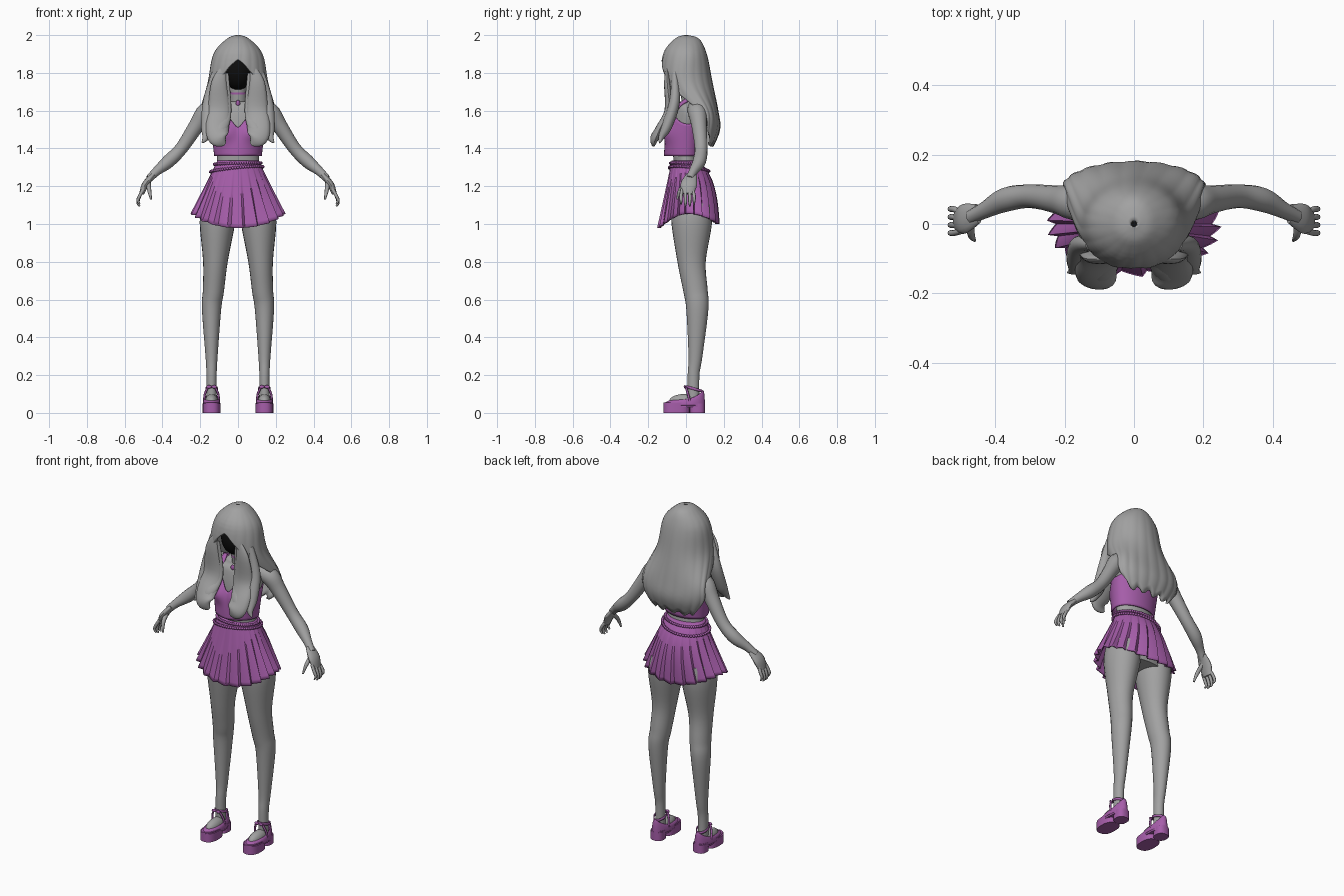
import bpy, bmesh, math
from math import sin, cos, pi, exp
from mathutils import Vector

cube = bpy.data.objects.get("Cube")
if cube:
    bpy.data.objects.remove(cube)


def material(name, red, green, blue):
    made = bpy.data.materials.new(name)
    made.use_nodes = True
    color = (red, green, blue, 1)
    made.diffuse_color = color
    made.node_tree.nodes["Principled BSDF"].inputs["Base Color"].default_value = color
    return made


GREY = material("neutral grey", .36, .36, .36)
PURPLE = material("orchid purple", .38, .11, .4)
BLACK = material("black", .004, .004, .004)


def finish(name, bm, mat, angle=50):
    bmesh.ops.recalc_face_normals(bm, faces=bm.faces)
    mesh = bpy.data.meshes.new(name)
    bm.to_mesh(mesh)
    bm.free()
    mesh.materials.append(mat)
    for polygon in mesh.polygons:
        polygon.use_smooth = True
    mesh.set_sharp_from_angle(angle=math.radians(angle))
    part = bpy.data.objects.new(name, mesh)
    bpy.context.collection.objects.link(part)
    return part


def smooth_rows(rows, steps=5):
    """Fill in rows along a Catmull-Rom spline."""
    filled = []
    last = len(rows) - 1
    for i in range(last):
        before, start, end, after = (rows[max(i - 1, 0)], rows[i], rows[i + 1], rows[min(i + 2, last)])
        for step in range(steps):
            t = step / steps
            filled.append([b + t * ((c - a) + t * ((a + a - 5 * b + 4 * c - d) + t * (3 * (b - c) + d - a))) / 2
                           for a, b, c, d in zip(before, start, end, after)])
    return filled + [list(rows[last])]


def skin_rings(name, rings, mat, cap=True, angle=50):
    bm = bmesh.new()
    loops = [[bm.verts.new(point) for point in ring] for ring in rings]
    for low, high in zip(loops, loops[1:]):
        for i in range(len(low)):
            bm.faces.new((low[i - 1], low[i], high[i], high[i - 1]))
    if cap:
        bm.faces.new(loops[0])
        bm.faces.new(loops[-1])
    return finish(name, bm, mat, angle)


def tube(name, rows, mat, side=1, flat=1, count=16):
    """Loft along rows of x, y, z and radius; flat scales the depth."""
    path = smooth_rows(rows)
    rings = []
    for i, (x, y, z, radius) in enumerate(path):
        ahead, behind = path[min(i + 1, len(path) - 1)], path[max(i - 1, 0)]
        along = (Vector(ahead[:3]) - Vector(behind[:3])).normalized()
        wide = Vector((0, 1, 0)).cross(along).normalized()
        deep = along.cross(wide)
        ring = []
        for k in range(count):
            turn = 2 * pi * k / count
            point = Vector((x, y, z)) + radius * (wide * cos(turn) + deep * flat * sin(turn))
            point.x *= side
            ring.append(point)
        rings.append(ring)
    return skin_rings(name, rings, mat)


def sheet(name, shape, columns, rows, mat, thickness=.006, angle=50):
    """Open shell from shape(turn, fraction); turn zero faces the front."""
    rings = [[shape(2 * pi * i / columns, j / rows) for i in range(columns)] for j in range(rows + 1)]
    part = skin_rings(name, rings, mat, cap=False, angle=angle)
    solid = part.modifiers.new("thickness", 'SOLIDIFY')
    solid.thickness = thickness
    solid.offset = -1
    return part


def around(turn, half_width, middle, front, back):
    """Oval whose front and back halves have their own depth."""
    c = cos(turn)
    reach = middle - front if c > 0 else back - middle
    return half_width * sin(turn), middle - reach * c


def ball(name, mat, place, size):
    bm = bmesh.new()
    bmesh.ops.create_uvsphere(bm, u_segments=20, v_segments=12, radius=1)
    bmesh.ops.scale(bm, verts=bm.verts, vec=size)
    bmesh.ops.translate(bm, verts=bm.verts, vec=place)
    return finish(name, bm, mat)


# torso, neck and the dark face inside the hair
tube("torso", [(0, .03, 1, .17), (0, .02, 1.2, .15), (0, 0, 1.33, .11), (0, 0, 1.5, .13),
               (0, .03, 1.6, .15), (0, .04, 1.65, .1), (0, .03, 1.68, .05)], GREY, flat=.6, count=32)
tube("neck", [(0, .03, 1.6, .045), (0, 0, 1.8, .045)], GREY)
ball("face", BLACK, (0, -.02, 1.81), (.08, .08, .1))


# crop top with a sweetheart neckline and a bust
def top_point(turn, fraction):
    notch = .08 * exp(-(sin(turn / 2) / .15) ** 2)
    edge = 1.56 + .03 * cos(2 * turn) - notch
    z = 1.36 + (edge - 1.36) * fraction
    t = (z - 1.36) / .27
    x, y = around(turn, .12 + .03 * t, .03 * t * t, .07 * t * t - .11, .075 + .025 * t)
    if cos(turn) > 0:
        y -= .03 * exp(-((abs(x) - .065) / .045) ** 2 - ((z - 1.49) / .05) ** 2)
    return x, y, z


sheet("crop_top", top_point, 64, 14, PURPLE)

# pleated skirt
WAIST = 1.335


def skirt_oval(turn, z):
    drop = WAIST - z
    return around(turn, .11 + .47 * drop, 0, -.076 - .2 * drop, .175 - .105 * exp(-drop / .1))


def skirt_point(turn, fraction):
    hem = .99 + .065 * sin(turn) ** 2 - .01 * cos(turn)
    z = WAIST + (hem - WAIST) * fraction
    fold = (turn * 11 / pi + .5) % 1
    pleat = min(fold / .8, (1 - fold) / .2)
    grow = 1 + .11 * fraction * (pleat - .6)
    x, y = skirt_oval(turn, z)
    return x * grow, y * grow, z


sheet("pleated_skirt", skirt_point, 220, 16, PURPLE, angle=35)


# beaded belts, one level and one sagging
def belt(name, height, sag, beads=60):
    bm = bmesh.new()
    for i in range(beads):
        turn = 2 * pi * i / beads
        z = height + sag * sin(turn + .6)
        x, y = skirt_oval(turn, z)
        made = bmesh.ops.create_icosphere(bm, subdivisions=1, radius=.009)
        bmesh.ops.translate(bm, verts=made["verts"], vec=(x * 1.06, y * 1.06, z))
    finish(name, bm, PURPLE)


belt("upper_belt", 1.32, .004)
belt("lower_belt", 1.29, .016)

# hair shell: height, half width, middle, front and back
HAIR = smooth_rows([(2, .01, 0, -.01, .01), (1.98, .06, 0, -.06, .07), (1.9, .13, 0, -.12, .11),
                    (1.75, .16, 0, -.13, .14), (1.6, .2, .1, -.08, .17), (1.5, .2, .1, 0, .18),
                    (1.4, .14, .1, 0, .14)])


def hair_oval(z):
    for upper, lower in zip(HAIR, HAIR[1:]):
        if z >= lower[0]:
            t = (upper[0] - z) / (upper[0] - lower[0])
            return [a + (b - a) * t for a, b in zip(upper[1:], lower[1:])]
    return HAIR[-1][1:]


def hair_point(turn, fraction):
    # short over the face, long down the back, with combed grooves
    from_front = min(turn, 2 * pi - turn)
    end = max(1.42, 1.87 - .17 * from_front ** 1.3) + .006 * sin(13 * turn) * (1 - cos(turn))
    z = 2 - (2 - end) * fraction ** 1.6
    x, y = around(turn, *hair_oval(z))
    groove = 1 + .02 * fraction * (abs(sin(9 * turn + 2 * fraction)) - .5)
    return x * groove, y * groove, z


sheet("hair_shell", hair_point, 144, 30, GREY, thickness=.012)

# neck cord and pendant
tube("choker", [(0, .017, 1.69, .047), (0, .016, 1.7, .047)], PURPLE)
ball("pendant", PURPLE, (0, -.05, 1.64), (.012, .008, .016))


def shoe(tag, side, center=.14):
    # platform, arch and heel blocks as rounded outlines
    def block(name, middle, length, width, low, high):
        rings = []
        for z in (low, high):
            turns = [2 * pi * k / 28 for k in range(28)]
            rings.append([(side * (center + width * math.copysign(abs(sin(t)) ** .8, sin(t))),
                           middle - length * math.copysign(abs(cos(t)) ** .8, cos(t)), z) for t in turns])
        skin_rings(tag + name, rings, PURPLE)

    block("_platform", -.05, .07, .047, 0, .05)
    block("_arch", -.01, .11, .045, .03, .055)
    block("_heel", .06, .04, .038, 0, .05)

    def upper_point(turn, fraction):
        inward = .9 * (1 - cos(fraction * pi / 2))
        rim = .07 + .05 * sin(turn / 2) ** 8
        outer = Vector(around(turn, .047, 0, -.118, .1))
        inner = Vector(around(turn, .034, 0, -.05, .09))
        x, y = outer.lerp(inner, inward)
        return side * (center + x), y, .04 + (rim - .04) * sin(fraction * pi / 2)

    def strap_point(turn, fraction):
        return (side * (center + .033 * sin(turn)), .043 - .044 * cos(turn),
                .12 + .012 * cos(turn) + .014 * fraction)

    sheet(tag + "_shoe_upper", upper_point, 36, 8, PURPLE, thickness=.004)
    sheet(tag + "_ankle_strap", strap_point, 28, 1, PURPLE, thickness=.004)
    # side straps and bow
    for offset in (-1, 1):
        tube(tag + "_side_strap", [(center + offset * .02, 0, .135, .006), (center + offset * .035, .01, .1, .006),
                                   (center + offset * .04, .02, .06, .006)], PURPLE, side, count=8)
        ball(tag + "_bow_loop", PURPLE, (side * (center + offset * .014), -.006, .138), (.014, .006, .009))


for side, tag in ((1, "left"), (-1, "right")):
    # hair locks falling in front of the shoulders
    tube(tag + "_front_lock", [(.07, -.1, 1.84, .01), (.1, -.1, 1.75, .04), (.1, -.09, 1.6, .06),
                               (.11, -.14, 1.5, .06), (.1, -.17, 1.45, .05), (.07, -.17, 1.42, .01)],
         GREY, side, flat=.4)
    tube(tag + "_outer_lock", [(.12, -.06, 1.8, .02), (.15, -.06, 1.65, .035), (.16, -.1, 1.52, .035),
                               (.17, -.13, 1.46, .02), (.19, -.14, 1.43, .004)], GREY, side, flat=.8)
    tube(tag + "_inner_lock", [(.06, -.1, 1.8, .01), (.06, -.09, 1.6, .025), (.09, -.15, 1.5, .03),
                               (.13, -.18, 1.43, .004)], GREY, side, flat=.5)
    # shoulder strap of the top
    tube(tag + "_strap", [(.09, -.08, 1.55, .02), (.09, -.04, 1.62, .02), (.1, .02, 1.66, .02),
                          (.1, .07, 1.63, .02), (.09, .1, 1.55, .02)], PURPLE, side, flat=.5)
    # arm, palm, fingers and thumb
    tube(tag + "_arm", [(.11, .05, 1.61, .045), (.17, .06, 1.59, .05), (.22, .07, 1.52, .041), (.3, .08, 1.4, .034),
                        (.37, .07, 1.33, .035), (.43, .04, 1.28, .024), (.47, .02, 1.24, .02)], GREY, side)
    tube(tag + "_palm", [(.45, .03, 1.26, .012), (.49, .015, 1.21, .018), (.51, .01, 1.16, .013)],
         GREY, side, flat=2.4)
    for finger in range(4):
        y = .043 - .023 * finger
        tip = 1.105 - .013 * sin(finger * pi / 3)
        tube(tag + "_finger", [(.5, y * .8, 1.185, .009), (.52, y, 1.15, .009), (.53, y, tip + .02, .008),
                               (.52, y, tip, .004)], GREY, side, count=8)
    tube(tag + "_thumb", [(.475, .01, 1.22, .013), (.47, -.03, 1.18, .011), (.46, -.047, 1.13, .005)],
         GREY, side, count=8)
    # leg and foot
    tube(tag + "_leg", [(.1, .03, 1.1, .09), (.11, .03, 1, .093), (.12, .03, .8, .065), (.13, .05, .65, .056),
                        (.14, .06, .55, .051), (.14, .05, .3, .032), (.14, .04, .2, .027), (.14, .04, .05, .027)],
         GREY, side, flat=1.15, count=24)
    ball(tag + "_foot", GREY, (side * .14, -.01, .06), (.035, .08, .04))
    shoe(tag, side)
